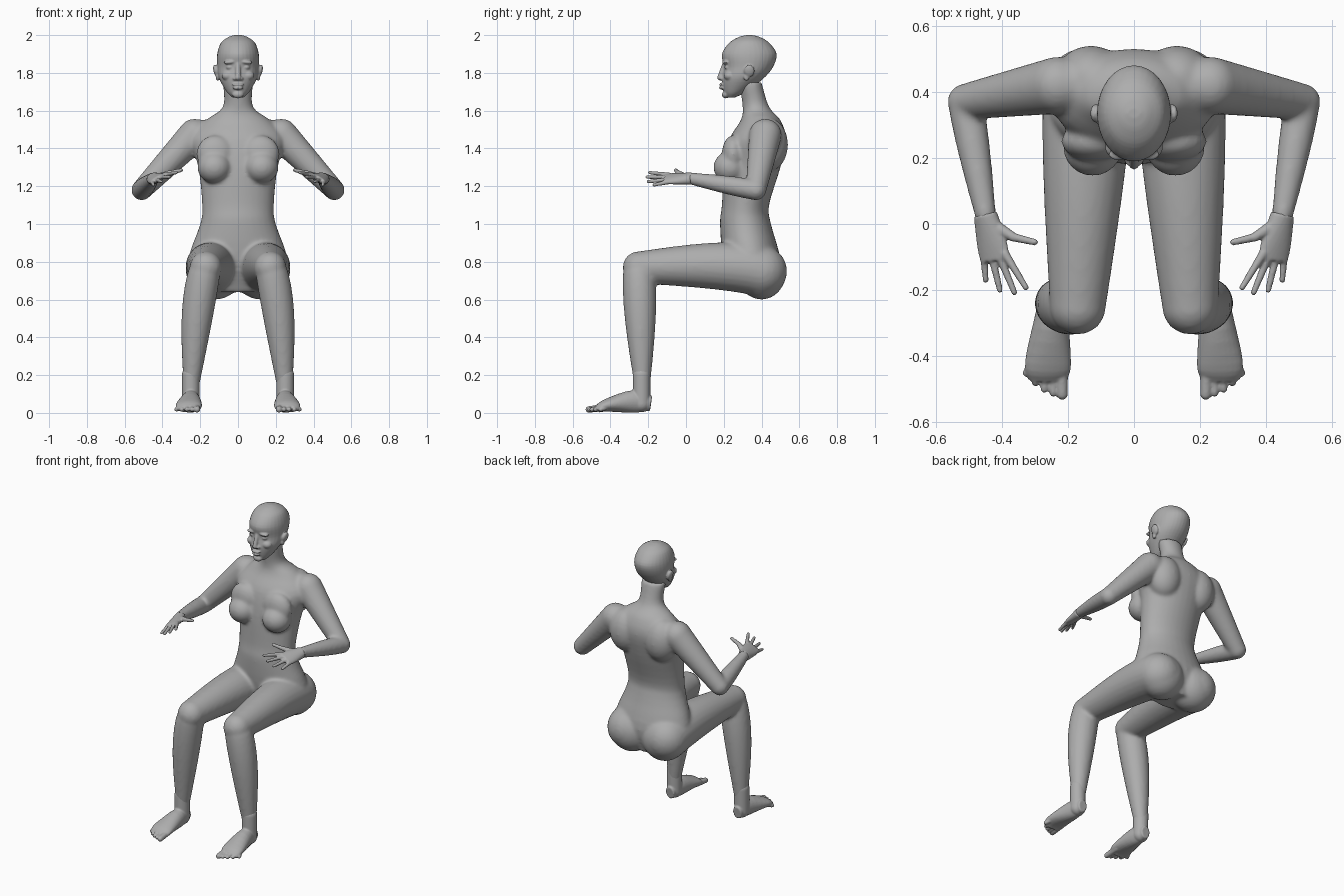
import bpy, bmesh, math
from mathutils import Vector, Matrix

if "Cube" in bpy.data.objects:
    bpy.data.objects.remove(bpy.data.objects["Cube"])

grey = bpy.data.materials.new("plain grey")
grey.use_nodes = True
grey.diffuse_color = (.42, .42, .42, 1)
grey.node_tree.nodes["Principled BSDF"].inputs["Base Color"].default_value = grey.diffuse_color


def smooth_rows(stations, steps=4):
    """Catmull-Rom curve through rows of numbers."""
    rows = [Vector(station) for station in stations]
    rows = [rows[0] * 2 - rows[1]] + rows + [rows[-1] * 2 - rows[-2]]
    result = []
    for before, start, end, after in zip(rows, rows[1:], rows[2:], rows[3:]):
        leave, arrive = (end - before) / 2, (after - start) / 2
        for i in range(steps):
            t = i / steps
            ease = t * t * (3 - 2 * t)
            result.append(start.lerp(end, ease) + leave * t * (1 - t) ** 2 - arrive * t * t * (1 - t))
    return result + [rows[-2]]


def loft(bm, rows, across=(1, 0, 0), upright=False, sides=24):
    """Elliptical tube; each row is x, y, z, half width along across, half depth."""
    centres = [Vector(row[:3]) for row in rows]
    across = Vector(across)
    rings = []
    for i, row in enumerate(rows):
        ahead = centres[min(i + 1, len(rows) - 1)] - centres[max(i - 1, 0)]
        along = Vector((0, 0, 1)) if upright else ahead.normalized()
        side = (across - along * across.dot(along)).normalized()
        depth = along.cross(side)
        ring = []
        for k in range(sides):
            angle = math.tau * k / sides
            offset = side * row[3] * math.cos(angle) + depth * row[4] * math.sin(angle)
            ring.append(bm.verts.new(centres[i] + offset))
        rings.append(ring)
    faces = [bm.faces.new(rings[0]), bm.faces.new(rings[-1])]
    for lower, upper in zip(rings, rings[1:]):
        for k in range(sides):
            n = (k + 1) % sides
            faces.append(bm.faces.new((lower[k], lower[n], upper[n], upper[k])))
    bmesh.ops.recalc_face_normals(bm, faces=faces)


def levels(bm, stations):
    """Upright form from height, front, back and half width."""
    rows = [(0, (front + back) / 2, height, half, (back - front) / 2)
            for height, front, back, half in stations]
    loft(bm, smooth_rows(rows), upright=True, sides=32)


def ball(bm, centre, radii, tilt=0):
    placing = Matrix.Translation(centre) @ Matrix.Rotation(tilt, 4, 'Y') @ Matrix.Diagonal((*radii, 1))
    bmesh.ops.create_uvsphere(bm, u_segments=24, v_segments=16, radius=1, matrix=placing)


def limb(bm, start, end, thick, thin, swell=0, bow=(0, 0, 0), steps=16):
    """Tapering tube with round ends, swelling and bowing most near its start."""
    start, end, bow = Vector(start), Vector(end), Vector(bow)
    rows = []
    for i in range(steps + 1):
        t = i / steps
        muscle = math.sin(math.pi * t ** .7)
        radius = thick + (thin - thick) * t + swell * muscle
        rows.append((*(start.lerp(end, t) + bow * muscle), radius, radius))
    loft(bm, rows)
    ball(bm, start, [thick] * 3)
    ball(bm, end, [thin] * 3)


def finish(name, bm, voxel, rounds, mirror_whole=False, other_side=False):
    """Fuse the overlapping forms into one smooth skin."""
    mesh = bpy.data.meshes.new(name)
    bm.to_mesh(mesh)
    if other_side:
        mesh.transform(Matrix.Diagonal((-1, 1, 1, 1)))
        mesh.flip_normals()
    mesh.materials.append(grey)
    part = bpy.data.objects.new(name, mesh)
    bpy.context.collection.objects.link(part)
    if mirror_whole:
        part.modifiers.new("mirror", 'MIRROR').use_mirror_merge = False
    fuse = part.modifiers.new("fuse", 'REMESH')
    fuse.mode = 'VOXEL'
    fuse.voxel_size = voxel
    fuse.use_smooth_shade = True
    soften = part.modifiers.new("soften", 'SMOOTH')
    soften.factor = .5
    soften.iterations = rounds


# Joints of the left side
shoulder, elbow, wrist = (.23, .42, 1.47), (.51, .37, 1.18), (.45, .03, 1.24)
hip, knee, ankle = (.14, .4, .75), (.17, -.25, .77), (.25, -.23, .1)

# Torso and neck
body = bmesh.new()
levels(body, [(.64, .27, .46, .16), (.8, .2, .5, .26), (1, .18, .45, .2), (1.1, .19, .44, .19),
              (1.3, .2, .5, .21), (1.45, .23, .53, .25), (1.55, .29, .5, .17),
              (1.62, .3, .44, .08), (1.75, .28, .4, .08)])

# Chest, shoulder blades and seat
ball(body, (.125, .235, 1.3), (.09, .09, .085))
ball(body, (.12, .25, 1.37), (.1, .06, .1))
ball(body, (.13, .44, 1.42), (.11, .1, .14))
ball(body, (.12, .4, .745), (.145, .13, .145))

# Arms and legs
limb(body, (.12, .42, 1.48), shoulder, .07, .085)
limb(body, shoulder, elbow, .087, .055)
limb(body, elbow, wrist, .053, .033, swell=.005)
limb(body, hip, knee, .135, .085, swell=.008, bow=(0, 0, .02))
limb(body, knee, ankle, .08, .036, swell=.02, bow=(.015, 0, 0))
finish("body", body, .01, 9, mirror_whole=True)

# Head
head = bmesh.new()
levels(head, [(1.67, .22, .26, .03), (1.7, .2, .32, .06), (1.77, .19, .41, .1), (1.83, .2, .46, .11),
              (1.9, .19, .48, .11), (1.96, .23, .44, .09), (1.99, .28, .39, .05), (2, .32, .35, .02)])

# Nose, lips and chin
limb(head, (0, .205, 1.85), (0, .18, 1.775), .012, .015)
ball(head, (.016, .19, 1.77), (.012, .013, .01))
ball(head, (0, .19, 1.738), (.032, .015, .008))
ball(head, (0, .19, 1.72), (.027, .015, .009))
ball(head, (0, .21, 1.685), (.03, .02, .02))

# Brows, eyes, cheeks and ears
ball(head, (.042, .21, 1.857), (.035, .018, .011), tilt=.1)
ball(head, (.043, .22, 1.83), (.02, .017, .013))
ball(head, (.053, .23, 1.785), (.034, .03, .026))
ball(head, (.116, .335, 1.81), (.014, .028, .034), tilt=.25)
ball(head, (.108, .32, 1.78), (.01, .016, .022))
finish("head", head, .005, 3, mirror_whole=True)

# Palm, fingers and thumb
hand = bmesh.new()
palm = [(*wrist, .037, .032), (.43, -.06, 1.24, .05, .022), (.42, -.11, 1.24, .05, .015)]
loft(hand, smooth_rows(palm), across=(.87, -.1, -.45))
for i in range(4):
    knuckle = Vector((.39, -.09, 1.26)).lerp((.455, -.08, 1.225), i / 3)
    spread, length = .55 - .16 * i, .13 - .01 * (i - 1) ** 2
    reach = Vector((-math.sin(spread), -math.cos(spread), .1 - .1 * i))
    limb(hand, knuckle, knuckle + reach * length, .013, .009)
thumb_joint = (.365, -.04, 1.27)
limb(hand, (.43, 0, 1.245), thumb_joint, .02, .014)
limb(hand, thumb_joint, (.3, -.055, 1.285), .013, .01)

# Heel, arch and toes
foot = bmesh.new()
sole = [(.25, -.185, .05, .03, .04), (.25, -.28, .06, .05, .06),
        (.26, -.42, .04, .07, .034), (.26, -.47, .02, .06, .02)]
loft(foot, smooth_rows(sole))
limb(foot, (.25, -.235, .2), (.25, -.235, .05), .047, .046)
for i in range(5):
    thick = .014 if i else .02
    limb(foot, (.22 + .022 * i, -.42, .03), (.217 + .027 * i, -.515 + .004 * i * i, .018), thick, thick * .85)

for label in ("left", "right"):
    finish(label + "_hand", hand, .005, 3, other_side=label == "right")
    finish(label + "_foot", foot, .005, 3, other_side=label == "right")
